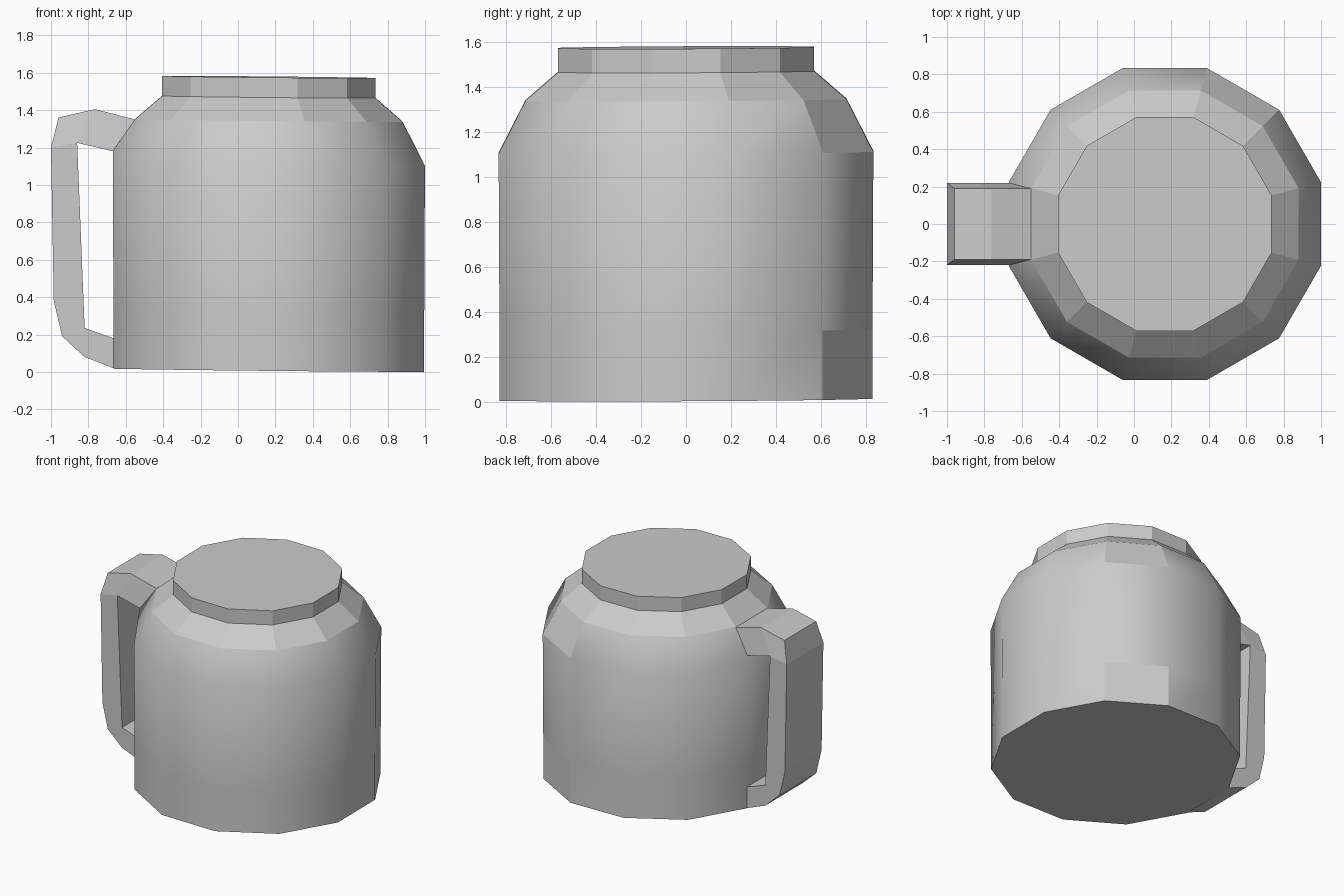
import bpy, bmesh, math

if "Cube" in bpy.data.objects:
    bpy.data.objects.remove(bpy.data.objects["Cube"])

CX, SIDES = 0.165, 12


def finish(bm, name):
    bmesh.ops.recalc_face_normals(bm, faces=bm.faces[:])
    mesh = bpy.data.meshes.new(name)
    bm.to_mesh(mesh)
    bm.free()
    obj = bpy.data.objects.new(name, mesh)
    bpy.context.collection.objects.link(obj)
    return obj


def lean(x, y):
    # slight tilt of the whole jar
    return 0.01 - 0.01 * (x - CX) + 0.005 * y


# Jar body: twelve-sided rings (radius, height), smooth sides, flat neck
profile = [(0.86, 0.0), (0.86, 0.31), (0.864, 1.1), (0.74, 1.335),
           (0.591, 1.46), (0.591, 1.567)]
bm = bmesh.new()
rings = []
for level, (r, z) in enumerate(profile):
    ring = []
    for k in range(SIDES):
        a = math.radians(15 + 30 * k)
        x, y = CX + r * math.cos(a), r * math.sin(a)
        # the ring rises where the handle joins it
        zz = 1.18 if level == 2 and k in (5, 6) else z + lean(x, y)
        ring.append(bm.verts.new((x, y, zz)))
    rings.append(ring)
for level in range(len(rings) - 1):
    lo, hi = rings[level], rings[level + 1]
    for k in range(SIDES):
        n = (k + 1) % SIDES
        f = bm.faces.new((lo[k], lo[n], hi[n], hi[k]))
        # one facet stays flat at the foot and shoulder
        f.smooth = level < 3 and not (k == 1 and level in (0, 2))
bm.faces.new(rings[0][::-1])
bm.faces.new(rings[-1])
finish(bm, "jar_body")

# Handle: outer and inner outlines (x, half width, z), mirrored across y
outer = [(-0.55, 0.19, 1.35), (-0.765, 0.19, 1.405), (-0.96, 0.19, 1.36),
         (-1.0, 0.22, 1.20), (-0.985, 0.22, 0.38), (-0.94, 0.22, 0.19),
         (-0.82, 0.22, 0.08), (-0.665, 0.22, 0.02)]
inner = [(-0.67, 0.22, 1.18), (-0.86, 0.22, 1.225),
         (-0.82, 0.22, 0.235), (-0.665, 0.22, 0.18)]
pair = [0, 1, 1, 1, 2, 2, 2, 3]

bm = bmesh.new()


def outline(points, side):
    return [bm.verts.new((x, side * w, z)) for x, w, z in points]


out_f, out_b = outline(outer, -1), outline(outer, 1)
in_f, in_b = outline(inner, -1), outline(inner, 1)
for i in range(len(outer) - 1):
    bm.faces.new((out_f[i], out_f[i + 1], out_b[i + 1], out_b[i]))
    for o, n in ((out_f, in_f), (out_b, in_b)):
        corners = [o[i], o[i + 1], n[pair[i + 1]]]
        if pair[i] != pair[i + 1]:
            corners.append(n[pair[i]])
        bm.faces.new(corners)
for i in range(len(inner) - 1):
    bm.faces.new((in_f[i], in_b[i], in_b[i + 1], in_f[i + 1]))
finish(bm, "handle")
